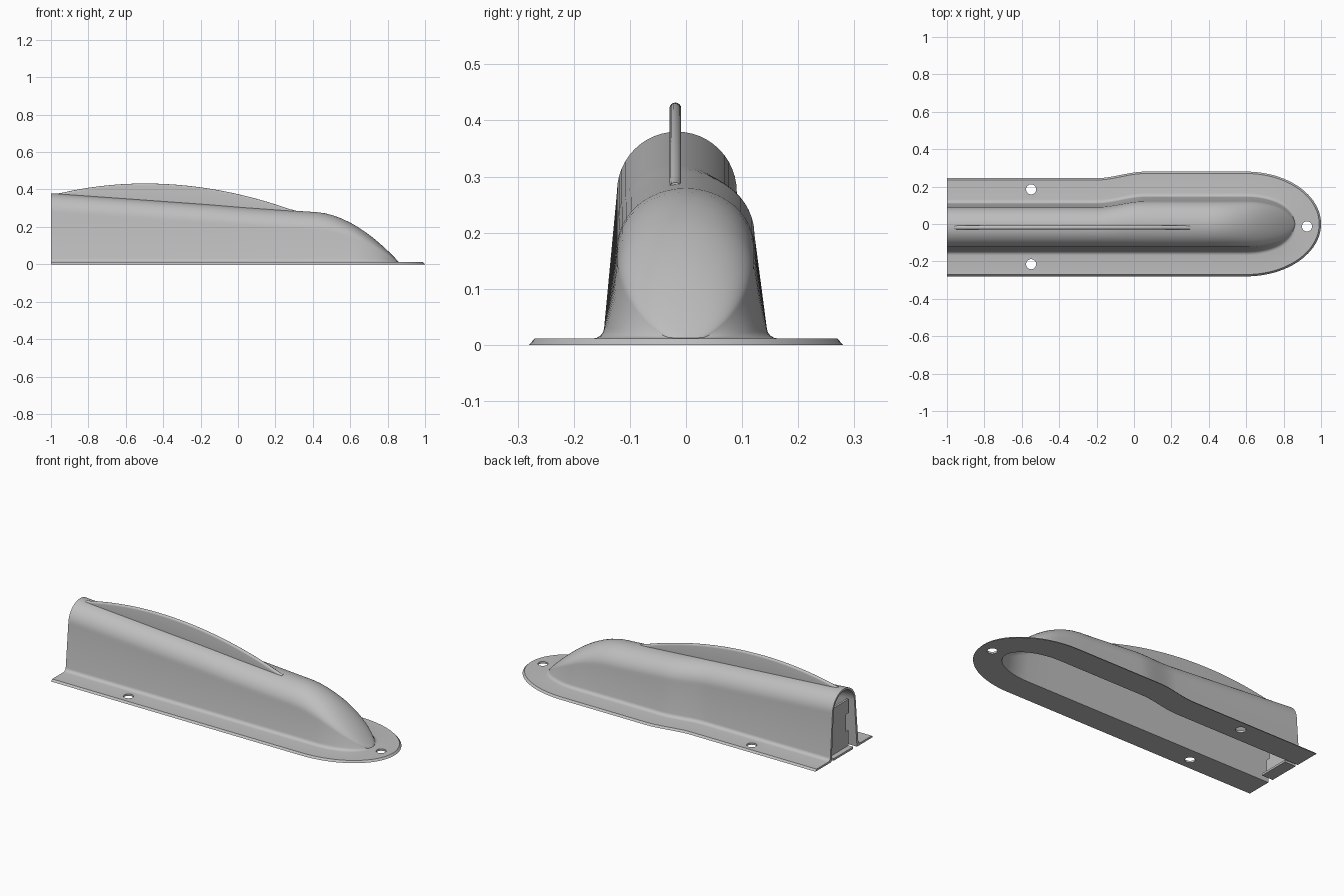
import bpy, bmesh
from math import sin, cos, pi

old = bpy.data.objects.get("Cube")
if old:
    bpy.data.objects.remove(old, do_unlink=True)

grey = bpy.data.materials.new("light grey")
grey.use_nodes = True
GREY = (0.52, 0.52, 0.52, 1)
grey.diffuse_color = GREY
grey.node_tree.nodes["Principled BSDF"].inputs["Base Color"].default_value = GREY


def finish(name, bm, smooth=True):
    bmesh.ops.remove_doubles(bm, verts=bm.verts, dist=1e-5)
    bmesh.ops.recalc_face_normals(bm, faces=bm.faces)
    me = bpy.data.meshes.new(name)
    bm.to_mesh(me)
    bm.free()
    me.materials.append(grey)
    ob = bpy.data.objects.new(name, me)
    bpy.context.collection.objects.link(ob)
    bpy.ops.object.select_all(action='DESELECT')
    ob.select_set(True)
    bpy.context.view_layer.objects.active = ob
    if smooth:
        bpy.ops.object.shade_smooth_by_angle(angle=0.6)
    return ob


def loft(bm, rings):
    """Join closed rings of equal length and cap both ends."""
    rows = [[bm.verts.new(p) for p in ring] for ring in rings]
    n = len(rows[0])
    for a, b in zip(rows, rows[1:]):
        for i in range(n):
            j = (i + 1) % n
            bm.faces.new((a[i], a[j], b[j], b[i]))
    return rows


def smoothstep(x, a, b):
    u = min(1, max(0, (x - a) / (b - a)))
    return u * u * (3 - 2 * u)


def ridge(x):
    """Height of the cover along its length."""
    if x < 0.4:
        return 0.38 - 0.1 * (x + 1) / 1.4
    return 0.012 + 0.268 * (1 - min(1, (x - 0.4) / 0.46) ** 1.85)


# Hollow cover with its flange, lofted along x
STRAIGHT, NOSE, ARC, WALL = 0.6, 0.26, 24, 0.012


def arch(x0, t, inset):
    """Wall and rounded top from the -y foot to the +y foot."""
    c, s = cos(t), sin(t)
    x = x0 + (NOSE - inset) * s
    jog = 0.035 * (1 - smoothstep(x, -0.2, 0.06))
    foot_l, foot_r = -(0.146 - inset) * c, (0.144 - jog - inset) * c
    top_l, top_r = -(0.123 - inset) * c, (0.122 - 0.9 * jog - inset) * c
    h = ridge(x0 + NOSE * s)
    rise = 0.107 * min(1, h / 0.28)
    spring = h - rise
    rise -= inset * min(1, h / 0.1)
    mid, half = (top_l + top_r) / 2, (top_r - top_l) / 2
    low = 0 if inset else min(0.03, 0.012 + 0.2 * (h - 0.012))
    pts = [(x, foot_l, low)]
    for i in range(ARC + 1):
        a = pi * i / ARC
        pts.append((x, mid - half * cos(a), max(0, spring + rise * sin(a))))
    return pts + [(x, foot_r, low)], jog


def section(x0, t):
    c, s = cos(t), sin(t)
    outer, jog = arch(x0, t, 0)
    inner, _ = arch(x0, t, WALL)
    x = outer[0][0]
    low = outer[0][2]
    fx = x0 + 0.4 * s

    def side(sign):
        w = 0.28 - (jog if sign > 0 else 0)
        foot = outer[-1][1] if sign > 0 else outer[0][1]
        pts = [(fx, sign * w * c, 0), (fx - 0.01 * s, sign * (w - 0.01) * c, 0.011)]
        for i in range(4):
            a = pi / 2 * i / 4
            d = 0.022 * (1 - sin(a))
            pts.append((x + d * s, foot + sign * d * c,
                        0.011 + (low - 0.011) * (1 - cos(a))))
        return pts

    return side(-1) + outer + side(1)[::-1] + inner[::-1]


stations = [(-1 + 0.8 * i / 8, 0) for i in range(8)]
stations += [(-0.2 + 0.26 * i / 12, 0) for i in range(12)]
stations += [(0.06 + 0.54 * i / 12, 0) for i in range(12)]
stations += [(STRAIGHT, pi / 2 * i / 24) for i in range(25)]
bm = bmesh.new()
rows = loft(bm, [section(*st) for st in stations])
bm.faces.new(rows[0])
bmesh.ops.remove_doubles(bm, verts=bm.verts, dist=1e-5)
bmesh.ops.dissolve_degenerate(bm, edges=bm.edges, dist=1e-5)
cover = finish("cover_shell", bm)

# Screw holes through the flange
bm = bmesh.new()
for x, y in ((-0.55, 0.185), (-0.55, -0.215), (0.925, -0.013)):
    res = bmesh.ops.create_cone(bm, cap_ends=True, segments=32, radius1=0.027,
                                radius2=0.027, depth=0.1)
    bmesh.ops.translate(bm, verts=res["verts"], vec=(x, y, 0))
cutter = finish("hole_cutter", bm, smooth=False)
cutter.hide_render = True
mod = cover.modifiers.new("holes", 'BOOLEAN')
mod.operation = 'DIFFERENCE'
mod.solver = 'EXACT'
mod.object = cutter
bpy.ops.object.select_all(action='DESELECT')
cover.select_set(True)
bpy.context.view_layer.objects.active = cover
bpy.ops.object.modifier_move_to_index(modifier=mod.name, index=0)
bpy.ops.object.modifier_apply(modifier=mod.name)
bpy.data.objects.remove(cutter, do_unlink=True)

# Thin curved fin with a rounded edge along the ridge
R, FIN_Y = 0.0105, -0.019
rings = []
for i in range(49):
    x = -0.96 + 1.26 * i / 48
    drop = 0.054 * ((x + 0.5) / 0.46) ** 2 if x < -0.5 else 0.146 * ((x + 0.5) / 0.8) ** 2
    top, base = 0.432 - drop, ridge(x) - 0.009
    top = max(top, base + R + 0.001)
    ring = [(x, FIN_Y - R, base)]
    for k in range(9):
        a = pi * k / 8
        ring.append((x, FIN_Y - R * cos(a), top - R + R * sin(a)))
    rings.append(ring + [(x, FIN_Y + R, base)])
bm = bmesh.new()
rows = loft(bm, rings)
bm.faces.new(rows[0])
bm.faces.new(rows[-1])
finish("ridge_fin", bm)


# Closing plate with a notched edge, and its foot, inside the open end
def slab(name, outline, depth):
    bm = bmesh.new()
    face = bm.faces.new([bm.verts.new(p) for p in outline])
    ext = bmesh.ops.extrude_face_region(bm, geom=[face])
    verts = [v for v in ext["geom"] if isinstance(v, bmesh.types.BMVert)]
    bmesh.ops.translate(bm, verts=verts, vec=(depth, 0, 0))
    return finish(name, bm, smooth=False)


plate = [(0.08, 0), (0.08, 0.28), (-0.1, 0.28), (-0.1, 0.2),
         (-0.075, 0.2), (-0.075, 0.1), (-0.1, 0.1), (-0.1, 0)]
slab("end_plate", [(-0.97, y, z) for y, z in plate], 0.012)
foot = [(0.08, 0), (0.08, 0.012), (-0.1, 0.012), (-0.1, 0)]
slab("plate_foot", [(-1, y, z) for y, z in foot], 0.07)
